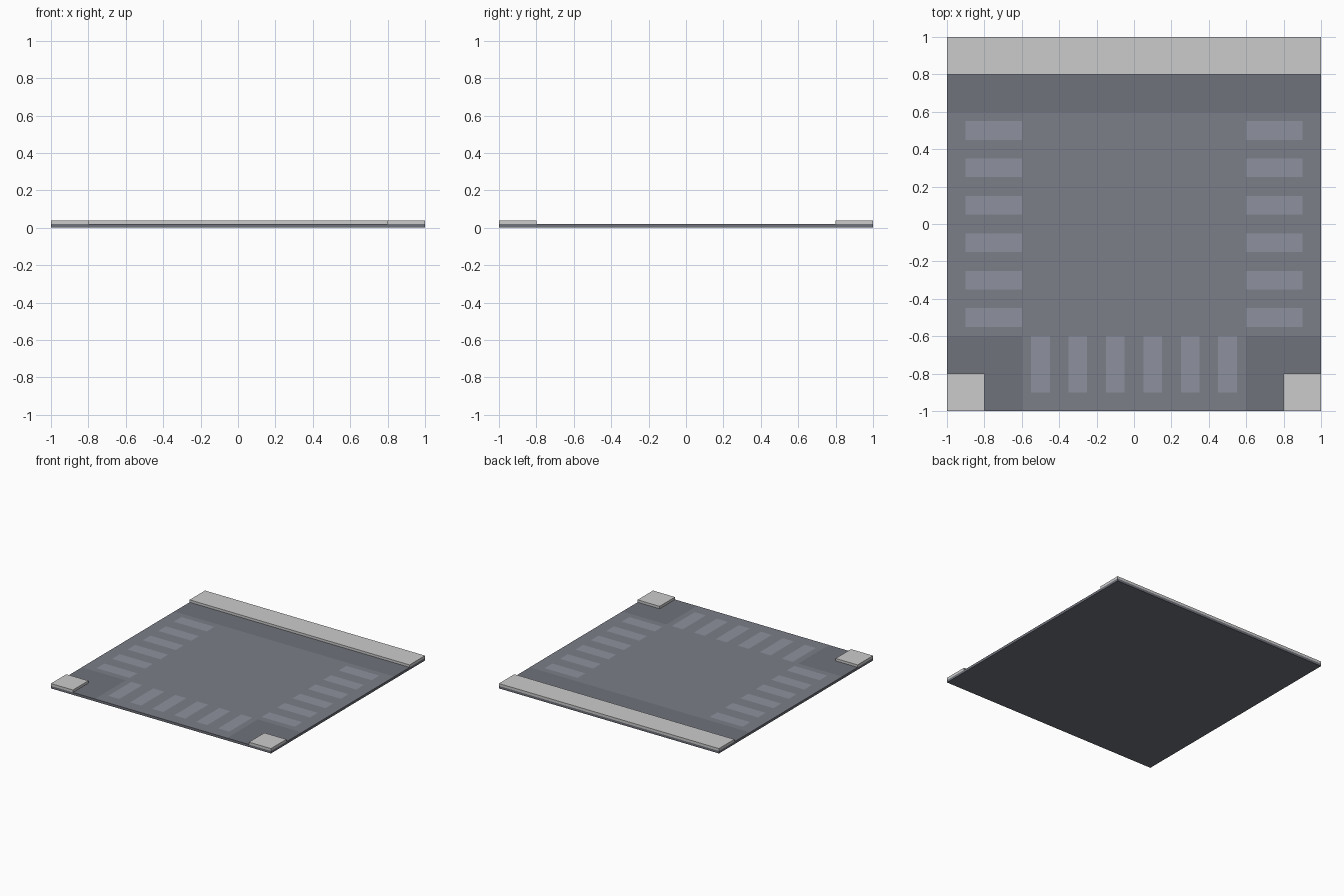
import bpy
import bmesh

if "Cube" in bpy.data.objects:
    bpy.data.objects.remove(bpy.data.objects["Cube"])


def material(name, rgb):
    m = bpy.data.materials.new(name)
    m.diffuse_color = (*rgb, 1)
    m.use_nodes = True
    m.node_tree.nodes["Principled BSDF"].inputs["Base Color"].default_value = m.diffuse_color
    return m


def finish(name, bm, mat):
    me = bpy.data.meshes.new(name)
    bm.to_mesh(me)
    bm.free()
    ob = bpy.data.objects.new(name, me)
    bpy.context.collection.objects.link(ob)
    if mat:
        me.materials.append(mat)
    return ob


def slab(name, x0, x1, y0, y1, z0, z1, mat=None):
    bm = bmesh.new()
    bmesh.ops.create_cube(bm, size=1)
    for v in bm.verts:
        v.co = (x1 if v.co.x > 0 else x0,
                y1 if v.co.y > 0 else y0,
                z1 if v.co.z > 0 else z0)
    return finish(name, bm, mat)


def sheet(name, rects, z, mat):
    bm = bmesh.new()
    for x0, x1, y0, y1 in rects:
        bm.faces.new([bm.verts.new((x, y, z)) for x, y in
                      ((x0, y0), (x1, y0), (x1, y1), (x0, y1))])
    return finish(name, bm, mat)


shoulder = material("shoulder", (0.16, 0.17, 0.20))
asphalt = material("asphalt", (0.20, 0.21, 0.25))
paint = material("paint", (0.27, 0.28, 0.34))

ROAD, KERB = 0.02, 0.04

# Tile base
slab("road_base", -1, 1, -1, 1, 0, ROAD, shoulder)

# T-junction lanes
sheet("road_lanes", [(-1, 1, -0.6, 0.6), (-0.6, 0.6, -1, -0.6)], ROAD + 0.0005, asphalt)

# Zebra crossings on the three arms
centres = [-0.5 + 0.2 * i for i in range(6)]
stripes = []
for c in centres:
    stripes += [(-0.9, -0.6, c - 0.05, c + 0.05),
                (0.6, 0.9, c - 0.05, c + 0.05),
                (c - 0.05, c + 0.05, -0.9, -0.6)]
sheet("crossing_stripes", stripes, ROAD + 0.001, paint)

# Raised pavements: long back strip and two front corners
slab("back_pavement", -1, 1, 0.8, 1, ROAD, KERB)
slab("left_corner_pavement", -1, -0.8, -1, -0.8, ROAD, KERB)
slab("right_corner_pavement", 0.8, 1, -1, -0.8, ROAD, KERB)
